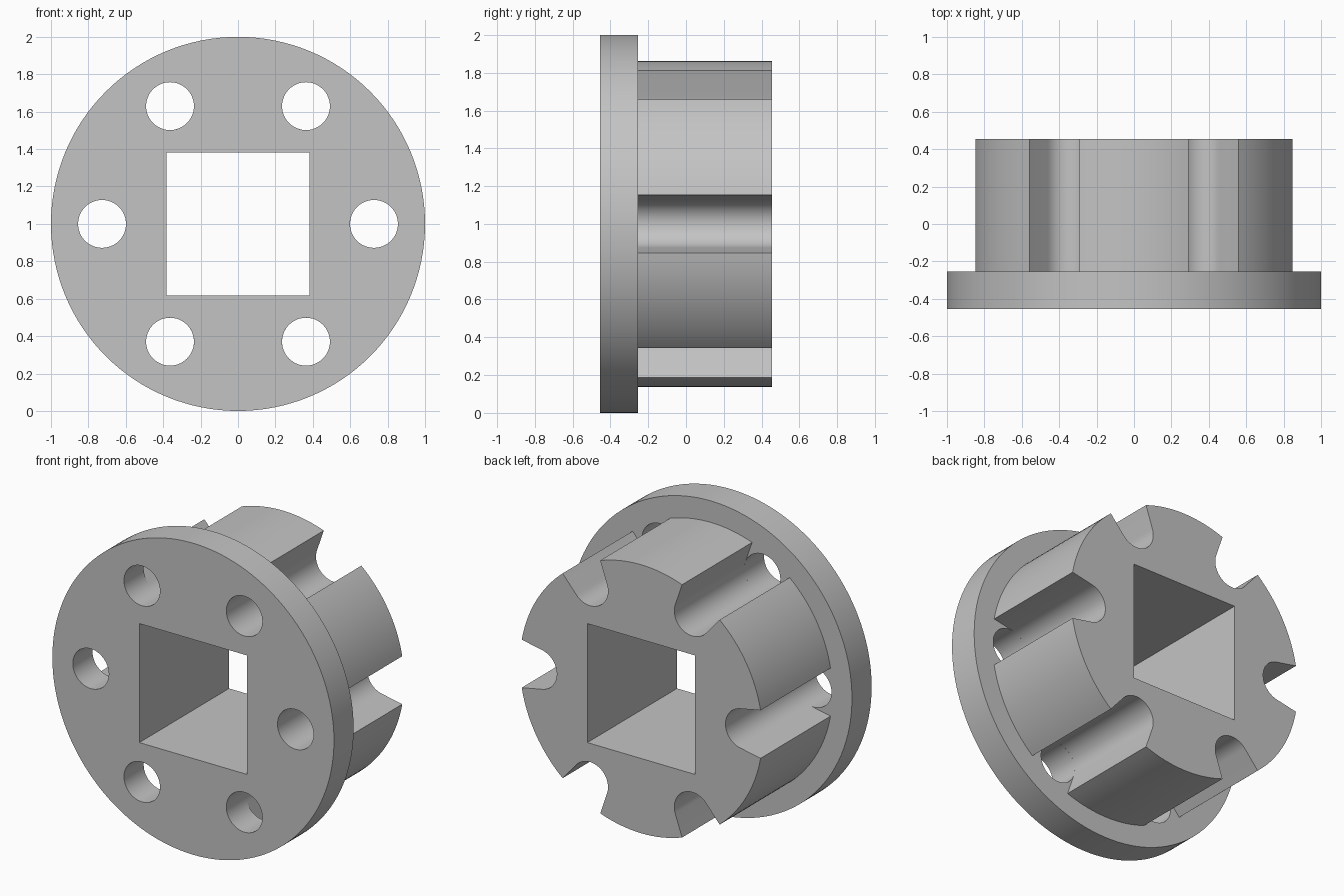
import bpy, bmesh
from math import sin, cos, radians
from mathutils import Matrix

if "Cube" in bpy.data.objects:
    bpy.data.objects.remove(bpy.data.objects["Cube"], do_unlink=True)

FLANGE_R, HUB_R = 1.0, 0.862
BOLT_R, HOLE_R = 0.727, 0.128
BORE = 0.382
FRONT, STEP, BACK = -0.455, -0.255, 0.455

grey = bpy.data.materials.new("grey_metal")
grey.use_nodes = True
grey.diffuse_color = (0.55, 0.55, 0.55, 1)
grey.node_tree.nodes["Principled BSDF"].inputs["Base Color"].default_value = grey.diffuse_color


def arc(radius, start, end, steps, centre=0.0):
    """Points along an arc, angles in degrees, centre on the x axis."""
    angles = [radians(start + (end - start) * i / steps) for i in range(steps + 1)]
    return [(centre + radius * cos(a), radius * sin(a)) for a in angles]


def turn(points, degrees):
    c, s = cos(radians(degrees)), sin(radians(degrees))
    return [(x * c - y * s, x * s + y * c) for x, y in points]


def extrude_outlines(name, outlines, y0, y1, open_front=False):
    """Fill closed outlines (inner ones become holes) and extrude from y0 to y1."""
    curve = bpy.data.curves.new(name + "_profile", 'CURVE')
    curve.dimensions, curve.fill_mode = '2D', 'BOTH'
    curve.extrude = (y1 - y0) / 2
    for points in outlines:
        spline = curve.splines.new('POLY')
        spline.points.add(len(points) - 1)
        for p, (x, y) in zip(spline.points, points):
            p.co = (x, y, 0, 1)
        spline.use_cyclic_u = True
    helper = bpy.data.objects.new(name + "_profile", curve)
    mesh = bpy.data.meshes.new_from_object(helper)
    bpy.data.objects.remove(helper)
    bpy.data.curves.remove(curve)

    bm = bmesh.new()
    bm.from_mesh(mesh)
    bmesh.ops.remove_doubles(bm, verts=bm.verts[:], dist=0.0005)
    bm.transform(Matrix.Translation((0, (y0 + y1) / 2, 1)) @ Matrix.Rotation(radians(90), 4, 'X'))
    bmesh.ops.recalc_face_normals(bm, faces=bm.faces[:])
    if open_front:
        cap = [f for f in bm.faces if all(abs(v.co.y - y0) < 0.001 for v in f.verts)]
        bmesh.ops.delete(bm, geom=cap, context='FACES')
    bm.to_mesh(mesh)
    bm.free()

    mesh.name = name
    mesh.materials.clear()
    mesh.materials.append(grey)
    obj = bpy.data.objects.new(name, mesh)
    bpy.context.collection.objects.link(obj)
    bpy.ops.object.select_all(action='DESELECT')
    obj.select_set(True)
    bpy.context.view_layer.objects.active = obj
    bpy.ops.object.shade_smooth_by_angle(angle=radians(25))
    return obj


square_bore = [(-BORE, -BORE), (BORE, -BORE), (BORE, BORE), (-BORE, BORE)]

# Flange: disc with six bolt holes and the square bore
rim = arc(FLANGE_R, 0, 360, 128)[:-1]
hole = arc(HOLE_R, 0, 360, 48, BOLT_R)[:-1]
holes = [turn(hole, 60 * k) for k in range(6)]
extrude_outlines("flange", [rim, square_bore] + holes, FRONT, STEP)

# Hub: round-bottomed slots that flare outwards, in line with the bolt holes
mouth = 10.3
sector = arc(HOLE_R, 259, 101, 28, BOLT_R) + arc(HUB_R, mouth, 60 - mouth, 16)
hub_outline = [p for k in range(6) for p in turn(sector, 60 * k)]
extrude_outlines("slotted_hub", [hub_outline, square_bore], STEP, BACK, open_front=True)
